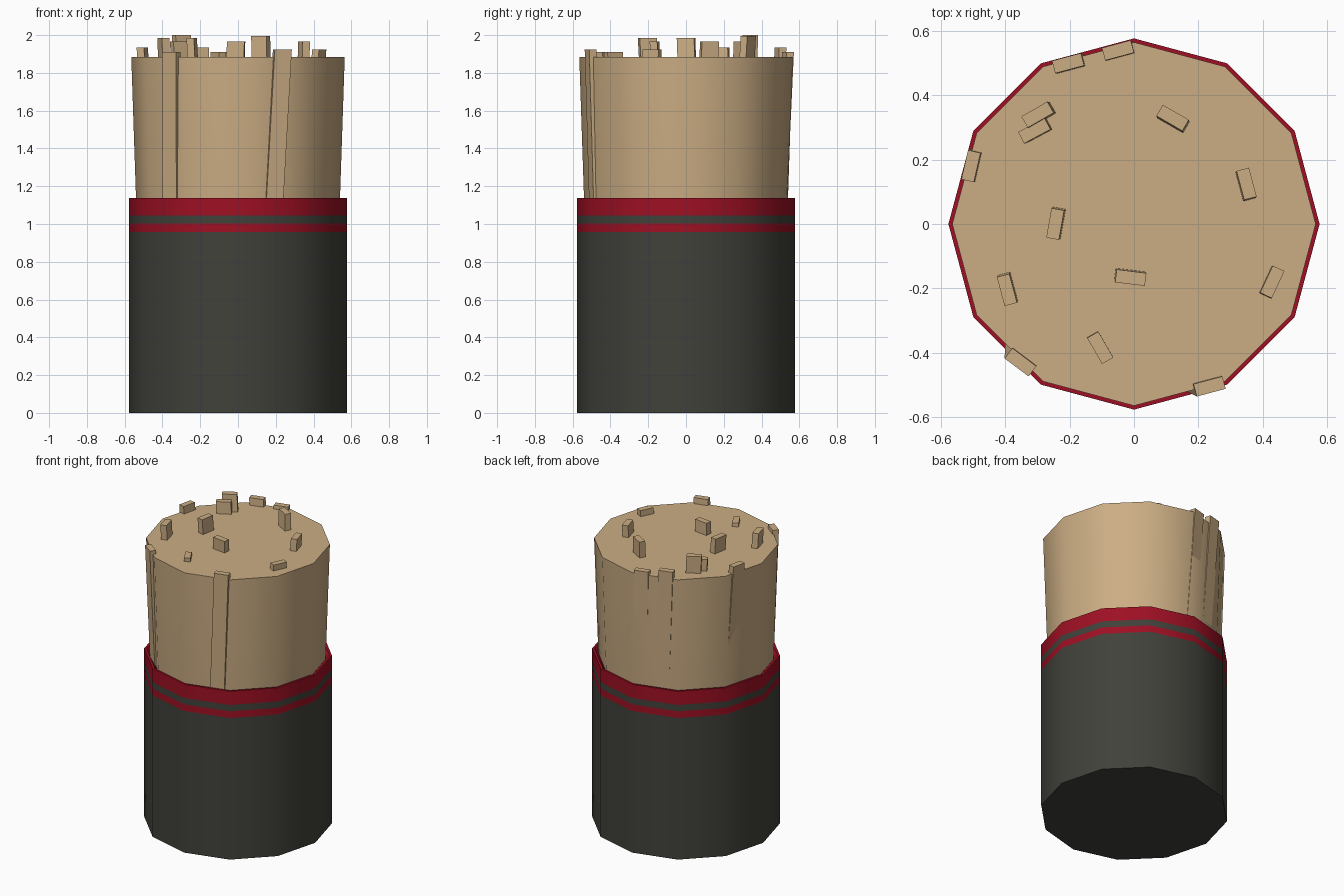
import bpy, bmesh, math
from mathutils import Vector, Matrix

if "Cube" in bpy.data.objects:
    bpy.data.objects.remove(bpy.data.objects["Cube"])

SIDES = 12

def material(name, rgb):
    m = bpy.data.materials.new(name)
    m.diffuse_color = (*rgb, 1)
    m.use_nodes = True
    m.node_tree.nodes["Principled BSDF"].inputs["Base Color"].default_value = m.diffuse_color
    return m

tan = material("tan wood", (0.60, 0.42, 0.23))
dark = material("dark grey green", (0.052, 0.053, 0.043))
red = material("deep red", (0.34, 0.005, 0.017))

def finish(name, bm, mats):
    bmesh.ops.recalc_face_normals(bm, faces=bm.faces)
    me = bpy.data.meshes.new(name)
    bm.to_mesh(me)
    bm.free()
    for m in mats:
        me.materials.append(m)
    ob = bpy.data.objects.new(name, me)
    bpy.context.collection.objects.link(ob)
    bpy.context.view_layer.objects.active = ob
    for o in bpy.context.selected_objects:
        o.select_set(False)
    ob.select_set(True)
    return ob

def lathe(name, profile, mats, red_bands=(), cap_end=True):
    """Stack 12-sided rings of (radius, z); close both ends."""
    bm = bmesh.new()
    rings = [[bm.verts.new((r * math.cos(2 * math.pi * i / SIDES),
                            r * math.sin(2 * math.pi * i / SIDES), z))
              for i in range(SIDES)] for r, z in profile]
    for k in range(len(rings) - 1):
        a, b = rings[k], rings[k + 1]
        for i in range(SIDES):
            j = (i + 1) % SIDES
            f = bm.faces.new((a[i], a[j], b[j], b[i]))
            f.material_index = 1 if k in red_bands else 0
    bm.faces.new(rings[0])
    bm.faces.new(rings[-1])
    ob = finish(name, bm, mats)
    bpy.ops.object.shade_smooth_by_angle(angle=math.radians(35))
    return ob

# Container with two red stripes, rim and inner wall
lathe("container", [(0.577, 0), (0.577, 0.957), (0.577, 1.002), (0.577, 1.045),
                    (0.577, 1.137), (0.562, 1.137), (0.54, 1.11), (0.535, 1.0)],
      [dark, red], red_bands=(1, 3, 4, 5, 6))

# Solid bundle filling the container
lathe("stick_bundle", [(0.532, 1.01), (0.54, 1.137), (0.565, 1.885)], [tan])

# Loose sticks: top x, top y, turn in degrees, top height
STICKS = [
    (-0.205, 0.500, 15, 1.935), (-0.050, 0.540, 15, 1.91),
    (-0.300, 0.340, 30, 2.00), (-0.310, 0.290, 28, 1.965),
    (-0.507, 0.180, 77, 1.935), (0.120, 0.330, -30, 1.995),
    (0.350, 0.125, -75, 1.965), (-0.245, 0.000, 80, 1.985),
    (-0.395, -0.205, -75, 1.985), (-0.010, -0.167, -7, 1.965),
    (0.430, -0.180, 65, 1.925), (-0.105, -0.385, -60, 1.91),
    (-0.353, -0.430, -37, 1.91), (0.235, -0.505, 15, 1.925),
]
for n, (x, y, deg, top) in enumerate(STICKS, 1):
    bm = bmesh.new()
    bmesh.ops.create_cube(bm, size=1)
    rot = Matrix.Rotation(math.radians(deg), 3, 'Z')
    out = Vector((x, y, 0)).normalized()
    for v in bm.verts:
        upper = v.co.z > 0
        p = rot @ Vector((v.co.x * 0.093, v.co.y * 0.040, 0))
        p += Vector((x, y, top if upper else 1.02))
        if not upper:
            p -= out * 0.045 + Vector((-out.y, out.x, 0)) * 0.035
        v.co = p
    finish("stick_%02d" % n, bm, [tan])
